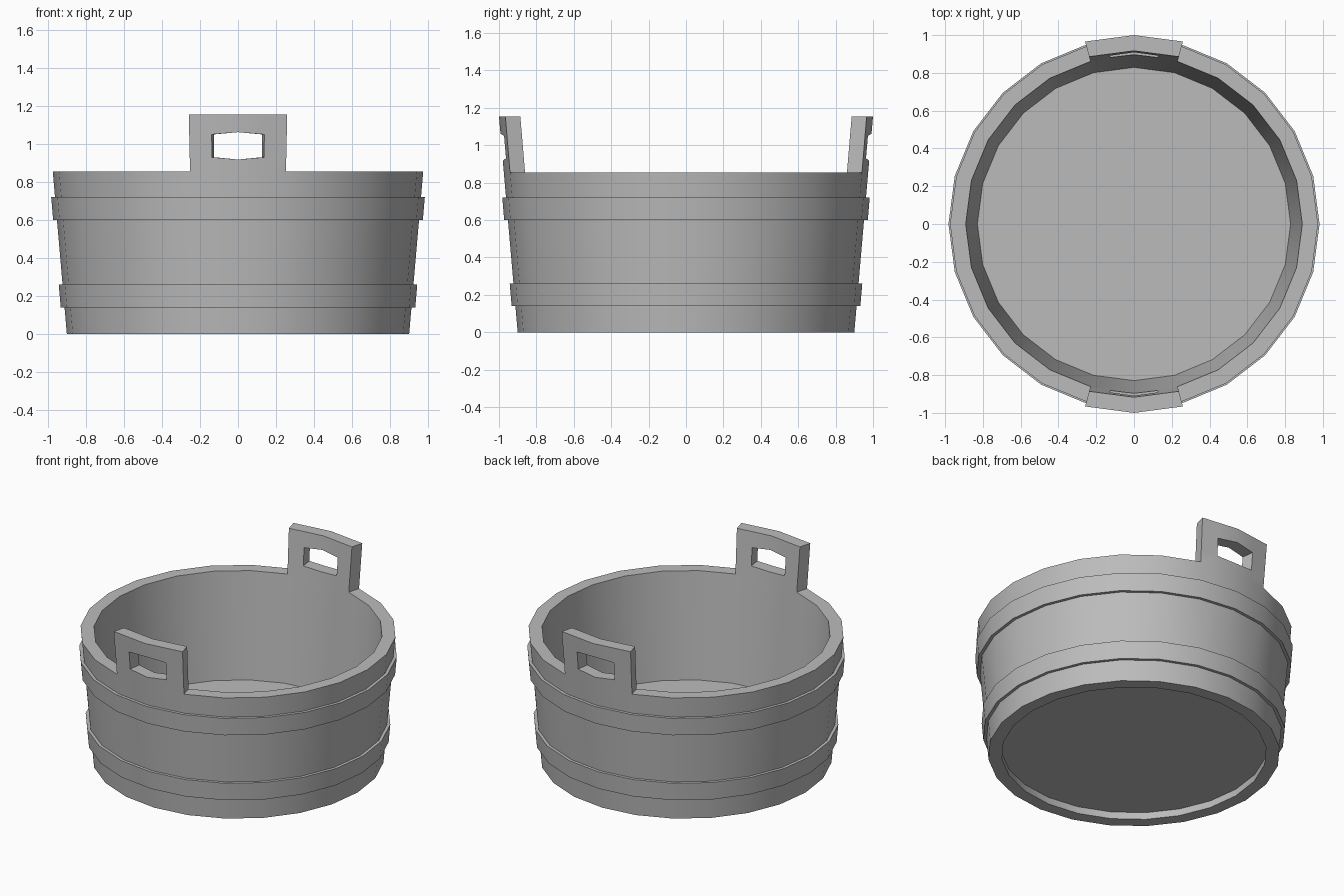
import bpy, bmesh, math

if "Cube" in bpy.data.objects:
    bpy.data.objects.remove(bpy.data.objects["Cube"], do_unlink=True)

SIDES = 24
RIM = 0.855
GRIP_TOP = 1.155
WALL = 0.083

grey = bpy.data.materials.new("plain grey")
grey.use_nodes = True
grey.diffuse_color = (0.5, 0.5, 0.5, 1)
grey.node_tree.nodes["Principled BSDF"].inputs["Base Color"].default_value = grey.diffuse_color


def outer_radius(z):
    return 0.9 + 0.1 * z / GRIP_TOP


def ring_point(u, z, offset):
    """Point at fractional corner u on the flat-sided, flaring tub."""
    r = outer_radius(z) + offset
    k = math.floor(u)
    f = u - k
    a, b = (2 * math.pi * i / SIDES for i in (k, k + 1))
    return (r * ((1 - f) * math.cos(a) + f * math.cos(b)),
            r * ((1 - f) * math.sin(a) + f * math.sin(b)), z)


def finish(bm, name):
    bmesh.ops.recalc_face_normals(bm, faces=bm.faces)
    mesh = bpy.data.meshes.new(name)
    bm.to_mesh(mesh)
    bm.free()
    obj = bpy.data.objects.new(name, mesh)
    bpy.context.collection.objects.link(obj)
    mesh.materials.append(grey)
    bpy.ops.object.select_all(action='DESELECT')
    obj.select_set(True)
    bpy.context.view_layer.objects.active = obj
    bpy.ops.object.shade_smooth_by_angle(angle=math.radians(30))
    return obj


def shell(name, cells, out, inn):
    """Thick sheet from quads of (corner, height) pairs, closed along every open edge."""
    bm = bmesh.new()
    verts = {}

    def vert(p, offset):
        key = (round(p[0] % SIDES, 4), round(p[1], 4), offset)
        if key not in verts:
            verts[key] = bm.verts.new(ring_point(p[0], p[1], offset))
        return verts[key]

    edges = {}
    for cell in cells:
        for offset in (out, inn):
            bm.faces.new([vert(p, offset) for p in cell])
        for p, q in zip(cell, cell[1:] + cell[:1]):
            pair = frozenset((vert(p, out), vert(q, out)))
            edges.setdefault(pair, []).append((p, q))
    for users in edges.values():
        if len(users) == 1:
            p, q = users[0]
            bm.faces.new([vert(p, out), vert(q, out), vert(q, inn), vert(p, inn)])
    return finish(bm, name)


def band(columns, low, high):
    return [[(a, low), (b, low), (b, high), (a, high)]
            for a, b in zip(columns, columns[1:])]


# Wall with two upright grips, each two staves wide with a hand hole
columns = [float(i) for i in range(SIDES + 1)]
grips = []
for centre in (SIDES // 4, 3 * SIDES // 4):
    grip = [centre + d for d in (-1, -0.54, 0, 0.54, 1)]
    columns += [grip[1], grip[3]]
    for i, (a, b) in enumerate(zip(grip, grip[1:])):
        def rows(u):
            peak = 0.012 if u == centre else 0
            return [RIM, 0.93 - peak, 1.05 + peak, GRIP_TOP]
        ra, rb = rows(a), rows(b)
        for j in range(3):
            if j == 1 and i in (1, 2):
                continue
            grips.append([(a, ra[j]), (b, rb[j]), (b, rb[j + 1]), (a, ra[j + 1])])
shell("wall_with_grips", band(sorted(columns), 0, RIM) + grips, 0, -WALL)

# Two hoops around the outside
corners = list(range(SIDES + 1))
for name, low, high in (("lower_hoop", 0.14, 0.26), ("upper_hoop", 0.60, 0.72)):
    shell(name, band(corners, low, high), 0.02, -0.01)

# Floor board, raised a little from the ground
bm = bmesh.new()
bmesh.ops.create_cone(bm, cap_ends=True, segments=SIDES,
                      radius1=0.83, radius2=0.838, depth=0.09)
bmesh.ops.translate(bm, verts=bm.verts, vec=(0, 0, 0.095))
finish(bm, "floor_board")
